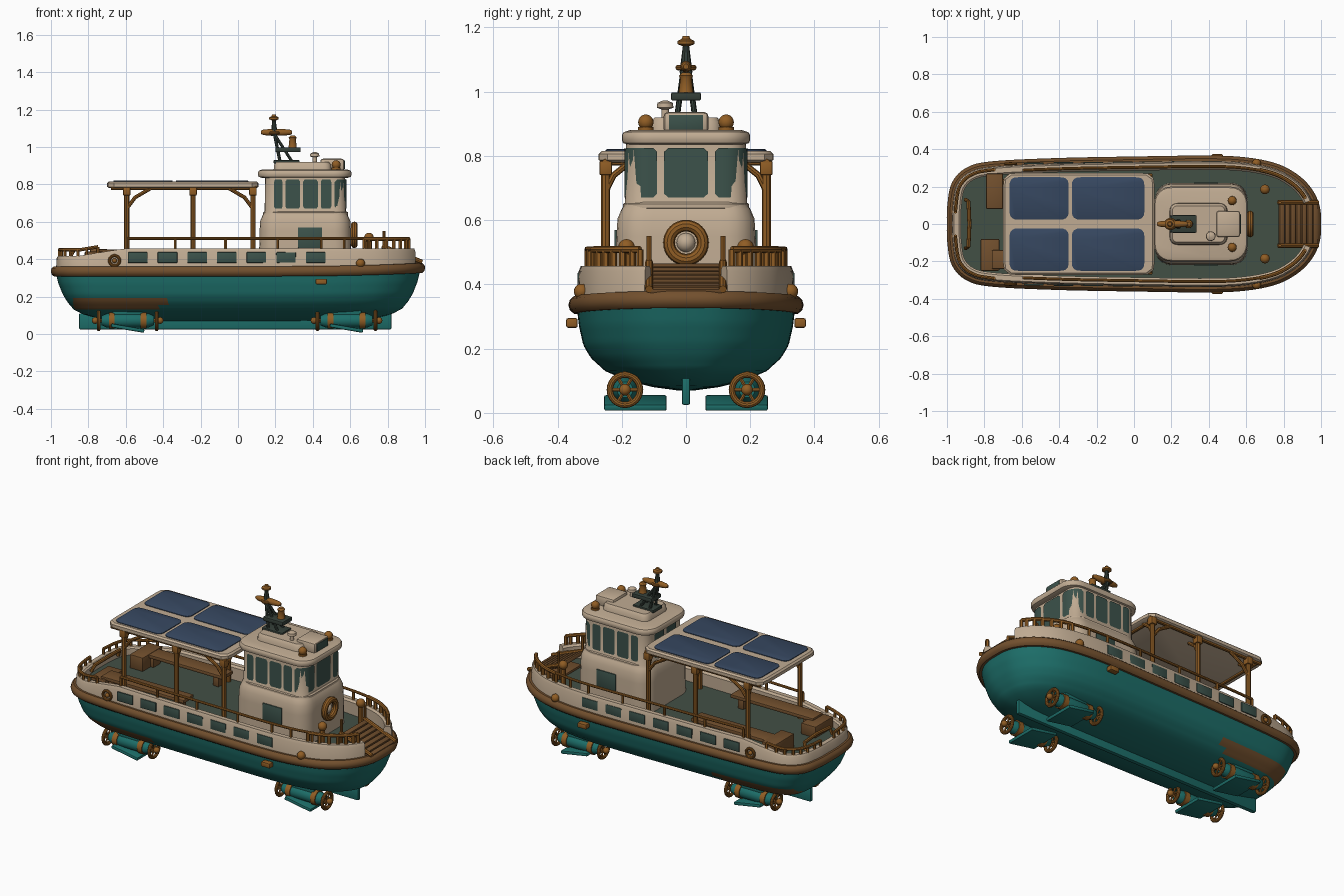
import bpy, bmesh, math
from mathutils import Vector as V, Matrix

if "Cube" in bpy.data.objects:
    bpy.data.objects.remove(bpy.data.objects["Cube"])

def material(name, rgb):
    m = bpy.data.materials.new(name)
    m.diffuse_color = (*rgb, 1)
    m.use_nodes = True
    m.node_tree.nodes["Principled BSDF"].inputs["Base Color"].default_value = m.diffuse_color
    return m

TEAL = material("teal paint", (.012, .155, .14))
CREAM = material("cream paint", (.53, .41, .29))
BRASS = material("ochre metal", (.28, .11, .018))
WOOD = material("brown wood", (.17, .08, .027))
DECK = material("deck green", (.055, .08, .06))
GLASS = material("window green", (.045, .085, .07))
SOLAR = material("solar blue", (.038, .065, .12))
DARK = material("dark metal", (.035, .05, .04))

def finish(name, bm, *mats):
    bmesh.ops.recalc_face_normals(bm, faces=bm.faces)
    me = bpy.data.meshes.new(name)
    bm.to_mesh(me); bm.free()
    for m in mats: me.materials.append(m)
    ob = bpy.data.objects.new(name, me)
    bpy.context.collection.objects.link(ob)
    return ob

def loft(name, rings, mat, cap=True, wrap=False):
    bm = bmesh.new()
    vs = [[bm.verts.new(p) for p in r] for r in rings]
    n = len(rings[0])
    for a, b in zip(vs, vs[1:] + vs[:1] if wrap else vs[1:]):
        for j in range(n):
            bm.faces.new((a[j], a[(j+1) % n], b[(j+1) % n], b[j]))
    if cap and not wrap:
        bm.faces.new(vs[0]); bm.faces.new(vs[-1])
    return finish(name, bm, mat)

def tube(name, pts, r, mat, n=8, up=(0, 0, 1), closed=False):
    pts = [V(p) for p in pts]
    rs = r if isinstance(r, (list, tuple)) else [r] * len(pts)
    rings, k = [], len(pts)
    for i, p in enumerate(pts):
        t = pts[(i+1) % k] - pts[i-1] if closed else pts[min(i+1, k-1)] - pts[max(i-1, 0)]
        t.normalize()
        u = t.cross(V(up))
        if u.length < .05: u = t.cross(V((1, 0, 0)))
        u.normalize(); w = t.cross(u)
        rings.append([p + rs[i]*(u*math.cos(a) + w*math.sin(a)) for a in [2*math.pi*j/n for j in range(n)]])
    return loft(name, rings, mat, wrap=closed)

def torus(name, c, R, r, axis, mat, n=24):
    A = V(axis); u = A.orthogonal().normalized(); w = A.cross(u)
    pts = [V(c) + R*(u*math.cos(a) + w*math.sin(a)) for a in [2*math.pi*i/n for i in range(n)]]
    return tube(name, pts, r, mat, 10, A, True)

def box(name, lo, hi, mat, bev=.006, rot=0):
    lo, hi = V(lo), V(hi)
    bm = bmesh.new()
    bmesh.ops.create_cube(bm, size=1)
    bmesh.ops.scale(bm, vec=hi - lo, verts=bm.verts)
    if bev: bmesh.ops.bevel(bm, geom=bm.edges[:], offset=bev, segments=2, profile=.5, affect='EDGES')
    bmesh.ops.transform(bm, matrix=Matrix.Translation((lo+hi)/2) @ Matrix.Rotation(rot, 4, 'Y'), verts=bm.verts)
    return finish(name, bm, mat)

def ball(name, c, r, mat):
    bm = bmesh.new()
    bmesh.ops.create_uvsphere(bm, u_segments=16, v_segments=10, radius=r)
    bmesh.ops.translate(bm, vec=c, verts=bm.verts)
    return finish(name, bm, mat)

def lerp_table(tab, z):
    for a, b in zip(tab, tab[1:]):
        if z <= b[0]:
            f = (z - a[0]) / (b[0] - a[0])
            return [p + (q-p)*f for p, q in zip(a, b)]
    return tab[-1]

# Plan outline of the hull: bow at +x, smoothed and mirrored
half = [(.975, 0), (.965, .1), (.92, .185), (.85, .25), (.75, .3), (.6, .33), (.4, .34), (0, .335),
        (-.4, .327), (-.75, .31), (-.88, .28), (-.95, .21), (-.972, .1), (-.975, 0)]
ctrl = [V(p) for p in half] + [V((x, -y)) for x, y in half[-2:0:-1]]
plan, K = [], len(ctrl)
for i in range(K):
    a, b, c, d = (ctrl[(i+k) % K] for k in (-1, 0, 1, 2))
    for t in [j/6 for j in range(6)]:
        plan.append(.5*(2*b + (c-a)*t + (2*a-5*b+4*c-d)*t*t + (3*b-a-3*c+d)*t**3))
N = len(plan)
nrm = [V(((plan[(i+1) % N]-plan[i-1]).y, -(plan[(i+1) % N]-plan[i-1]).x)).normalized() for i in range(N)]
def at(i, off, z):
    p = plan[i] + nrm[i]*off
    return V((p.x, p.y, z))
def sheer(x): return .015*max(x, 0)**3

# Hull: plan outline scaled down level by level; worn brown patches aft
levels = [(.07, .55, .08), (.08, .74, .3), (.1, .84, .54), (.13, .9, .74), (.17, .935, .87), (.21, .96, .94), (.27, .985, .98), (.33, 1, 1)]
zs = [.07, .075] + [.08 + .0125*i for i in range(21)]
rings = []
for z in zs:
    _, sx, sy = lerp_table(levels, z)
    rings.append([V((p.x*sx, p.y*sy, z + sheer(p.x)*z/.33)) for p in plan])
hull = loft("hull", rings, TEAL)
hull.data.materials.append(WOOD)
for f in hull.data.polygons:
    c = f.center
    if -.88 < c.x < -.4 and .125 < c.z < .19 and abs(c.y) > .12: f.material_index = 1
box("keel", (-.85, -.013, .025), (.82, .013, .11), TEAL)

# Rub rail, deck and bulwark
oct8 = [2*math.pi*j/10 for j in range(10)]
loft("rub_rail", [[at(i, .002 + .024*math.cos(a), .335 + sheer(plan[i].x)*1.3 + .028*math.sin(a)) for a in oct8] for i in range(N)], WOOD, wrap=True)
bm = bmesh.new()
bm.faces.new([bm.verts.new(at(i, -.02, .372)) for i in range(N)])
finish("deck", bm, DECK)
def top(x): return .458 - .04*min(1, max(0, (-.6-x)/.25))
wall = [i for i in range(N) if not (plan[i].x > .8 and abs(plan[i].y) < .12)]
prof = [(-.002, 0), (-.006, .85), (-.013, 1), (-.04, 1), (-.05, .9), (-.05, 0)]
loft("bulwark", [[at(i, o, .345 + h*(top(plan[i].x)-.345)) for o, h in prof] for i in wall], CREAM)

for s in (1, -1):
    # Side ports, fenders and fittings
    for k in range(7):
        x0 = -.588 + .1585*k
        y = .332 + .008*(x0 + .5)/.9 - .006
        box("side_port", (x0, s*y-.004, .38), (x0+.105, s*y+.004, .437), GLASS, .003)
    box("fender", (.415, s*.355-.018, .265), (.475, s*.355+.018, .295), BRASS)
    torus("side_wheel", (-.66, s*.322, .392), .027, .008, (0, 1, 0), BRASS)
    ball("side_wheel_hub", (-.66, s*.32, .392), .013, BRASS)
    ball("side_knob", (.655, s*.325, .378), .024, BRASS)
    # Handrails on the bulwark
    def rail(name, ids, off, h, step, r):
        ids = sorted(ids, key=lambda i: plan[i].x)
        tube(name, [at(i, off, top(plan[i].x) + h) for i in ids], r, BRASS)
        for i in ids[::step] + ids[-1:]:
            tube(name + "_post", [at(i, off, top(plan[i].x)-.01), at(i, off, top(plan[i].x)+h)], r, BRASS, 6)
    side = [i for i in range(N) if plan[i].y*s > 0]
    rail("side_rail", [i for i in side if -.6 < plan[i].x < .72], -.032, .052, 4, .008)
    bow = [i for i in side if .68 < plan[i].x < .94 and abs(plan[i].y) > .14]
    rail("bow_rail", bow, -.03, .05, 3, .011)
    rail("stern_rail", [i for i in side if plan[i].x < -.74 and abs(plan[i].y) > .05], -.02, .032, 3, .009)
    # Canopy posts and braces
    for x in (-.595, -.24, .08):
        tube("canopy_post", [(x, s*.25, .37), (x, s*.25, .785)], .014, BRASS)
        box("post_collar", (x-.02, s*.25-.02, .74), (x+.02, s*.25+.02, .785), BRASS)
        tube("cross_brace", [(x, s*.25, .69), (x, s*.225, .74), (x, s*.175, .78)], .01, BRASS)
    for x, d in ((-.595, 1), (.08, -1)):
        tube("long_brace", [(x, s*.25, .67), (x+d*.045, s*.25, .73), (x+d*.13, s*.25, .78)], .01, BRASS)
    tube("canopy_beam", [(-.68, s*.25, .78), (.1, s*.25, .78)], .011, BRASS)
    # Bow bollard and ramp cheek
    tube("bollard", [(.7, s*.185, .37), (.7, s*.185, .5)], .016, BRASS)
    ball("bollard_head", (.7, s*.185, .515), .026, BRASS)
    tube("ramp_edge", [(.77, s*.115, .47), (.985, s*.115, .385)], .012, BRASS)
    tube("ramp_post", [(.78, s*.115, .38), (.78, s*.115, .55)], .008, BRASS)

# Boarding ramp of planks
for k in range(7):
    x = .775 + .03*k
    z = .462 - .012*k
    box("ramp_plank", (x, -.112, z-.022), (x+.027, .112, z), WOOD, .004, .35)
box("ramp_base", (.78, -.11, .35), (.97, .11, .385), WOOD)

# Rounded-rectangle plan, measured by arc length from the front centre
def rr(s, x0, x1, hy, r):
    cx, hx = (x0+x1)/2, (x1-x0)/2
    sg = 1 if s >= 0 else -1
    s = abs(s)
    a, q, b = hy-r, r*math.pi/2, 2*(hx-r)
    if s < a: p = (hx, s)
    elif s < a+q: t = (s-a)/r; p = (hx-r+r*math.cos(t), a+r*math.sin(t))
    elif s < a+q+b: p = (hx-r-(s-a-q), hy)
    elif s < a+2*q+b: t = (s-a-q-b)/r; p = (r-hx-r*math.sin(t), a+r*math.cos(t))
    else: p = (-hx, max(0, 2*a+2*q+b-s))
    return cx + p[0], sg*p[1]
def rounded(name, x0, x1, hy, r, prof, mat):
    rings = []
    for ins, z in prof:
        R = max(r-ins, .01)
        A, B, W = x0+ins, x1-ins, hy-ins
        L = 2*(W-R) + math.pi*R + (B-A-2*R)
        rings.append([V((*rr(L*(k/32-1) , A, B, W, R), z)) for k in range(64)])
    return loft(name, rings, mat)

# Wheelhouse body, roof and windows
rounded("cabin", .112, .607, .22, .09, [(0, .365), (.003, .55), (.007, .605), (.02, .635), (.03, .65), (.034, .85)], CREAM)
rounded("cabin_sill", .135, .588, .196, .085, [(.008, .632), (0, .638), (0, .65), (.008, .656)], CREAM)
rounded("cabin_roof", .107, .607, .2, .09, [(.02, .835), (.004, .84), (0, .85), (0, .865), (.006, .874), (.025, .88)], CREAM)
rounded("roof_hatch", .19, .5, .112, .04, [(0, .87), (.003, .905), (.015, .92)], CREAM)
box("searchlight_box", (.44, -.07, .87), (.568, .07, .937), CREAM, .014)
box("searchlight_glass", (.564, -.053, .882), (.571, .053, .928), GLASS, .002)
panes = [(-.068, .068)]
for a, b in ((.09, .222), (.24, .296), (.311, .391), (.406, .486), (.501, .546), (.655, .745)):
    panes += [(a, b), (-b, -a)]
for a, b in panes:
    bm = bmesh.new()
    cols = []
    for k in range(11):
        s = a + (b-a)*k/10
        e = .012 if k in (0, 10) else 0
        cols.append([bm.verts.new((*rr(s, .14, .579, .192, .075), z)) for z in (.67+e, .825-e)])
    for c, d in zip(cols, cols[1:]): bm.faces.new((c[0], d[0], d[1], c[1]))
    finish("cabin_window", bm, GLASS)
for s in (1, -1):
    box("door_window", (.32, s*.219-.004, .46), (.45, s*.219+.004, .57), GLASS, .003)
    ball("roof_lamp", (.525, s*.125, .905), .024, BRASS)
    tube("roof_lamp_base", [(.525, s*.125, .87), (.525, s*.125, .89)], .024, BRASS, 12)
torus("life_ring", (.622, 0, .53), .053, .018, (1, 0, 0), BRASS, 32)
ball("ring_mount", (.6, 0, .53), .03, CREAM)
tube("roof_vent", [(.41, -.065, z) for z in (.9, .945, .95, .965, .972)], [.012, .012, .026, .024, .008], CREAM, 14)

# Mast with radar bar, shelf lamp and top light
box("mast_foot", (.19, -.045, .91), (.33, .045, .93), DARK)
for s in (1, -1):
    tube("mast_leg", [(.225, s*.028, .92), (.195, s*.008, 1.07)], .009, DARK)
    tube("mast_stay", [(.29, s*.028, .92), (.2, s*.008, 1.06)], .008, DARK)
box("mast_shelf", (.2, -.047, .972), (.335, .047, .998), DARK)
tube("shelf_lamp", [(.292, 0, z) for z in (.99, 1.0, 1.04, 1.05, 1.06)], [.026, .022, .018, .022, .012], BRASS, 14)
tube("radar_bar", [(x, 0, 1.078) for x in (.122, .135, .17, .24, .277, .29)], [.008, .014, .018, .018, .014, .008], BRASS, 12)
torus("radar_ring", (.195, 0, 1.075), .024, .009, (0, 0, 1), BRASS)
tube("mast_top", [(.195, 0, 1.06), (.193, 0, 1.11), (.192, 0, 1.15)], [.02, .014, .009], DARK, 10)
tube("top_light", [(.192, 0, z) for z in (1.142, 1.148, 1.158, 1.164, 1.173)], [.012, .026, .026, .014, .01], BRASS, 14)

# Canopy roof with four solar panels
rounded("canopy_roof", -.7, .11, .272, .05, [(.012, .78), (0, .787), (0, .806), (.01, .815)], CREAM)
for x in (-.66, .07): tube("canopy_end_beam", [(x, -.25, .78), (x, .25, .78)], .01, BRASS)
for x0, x1 in ((-.665, -.35), (-.332, .055)):
    for s in (1, -1):
        p = rounded("solar_panel", x0, x1, .113, .035, [(0, .813), (0, .819), (.004, .821)], SOLAR)
        p.location.y = s*.137

# Benches in the aft well
for name, lo, hi in (("bench_port", (-.76, .14, .43), (-.2, .24, .452)), ("bench_starboard", (-.76, -.24, .43), (-.2, -.14, .452)),
                     ("stern_locker", (-.79, .08, .37), (-.7, .27, .455)), ("stern_step", (-.82, -.25, .37), (-.72, -.08, .44))):
    box(name, lo, hi, WOOD)
for s in (1, -1):
    for x in (-.7, -.26): box("bench_leg", (x-.02, s*.19-.035, .37), (x+.02, s*.19+.035, .435), WOOD)
tube("stern_grab_bar", [(-.9, -.13, .4), (-.885, -.12, .44), (-.88, 0, .445), (-.885, .12, .44), (-.9, .13, .4)], .011, BRASS)

# Four thruster pods with propellers and fins
for cx in (-.59, .58):
    for s in (1, -1):
        y, z = s*.19, .072
        tube("thruster_pod", [(cx+d, y, z) for d in (-.14, -.11, .11, .14)], [.025, .038, .038, .025], TEAL, 16)
        box("thruster_strut", (cx-.08, y-.02, .08), (cx+.08, y+.02, .15), TEAL)
        box("thruster_fin", (cx-.09, min(s*.06, s*.255), .021), (cx+.09, max(s*.06, s*.255), .041), TEAL, .006, .17)
        tube("thruster_shaft", [(cx-.185, y, z), (cx+.185, y, z)], .011, BRASS)
        for d in (-.085, .085): tube("thruster_band", [(cx+d-.016, y, z), (cx+d+.016, y, z)], .044, BRASS, 16)
        for d in (-.155, .155):
            torus("propeller_ring", (cx+d, y, z), .047, .01, (1, 0, 0), BRASS)
            ball("propeller_hub", (cx+d*1.12, y, z), .018, BRASS)
            for k in range(3):
                a = math.pi*k/3
                o = V((0, math.cos(a), math.sin(a)))*.045
                tube("propeller_spoke", [V((cx+d, y, z))-o, V((cx+d, y, z))+o], .006, BRASS, 6)

# Smooth shading with crisp edges
bpy.ops.object.select_all(action='SELECT')
bpy.context.view_layer.objects.active = hull
bpy.ops.object.shade_smooth_by_angle(angle=math.radians(35))
